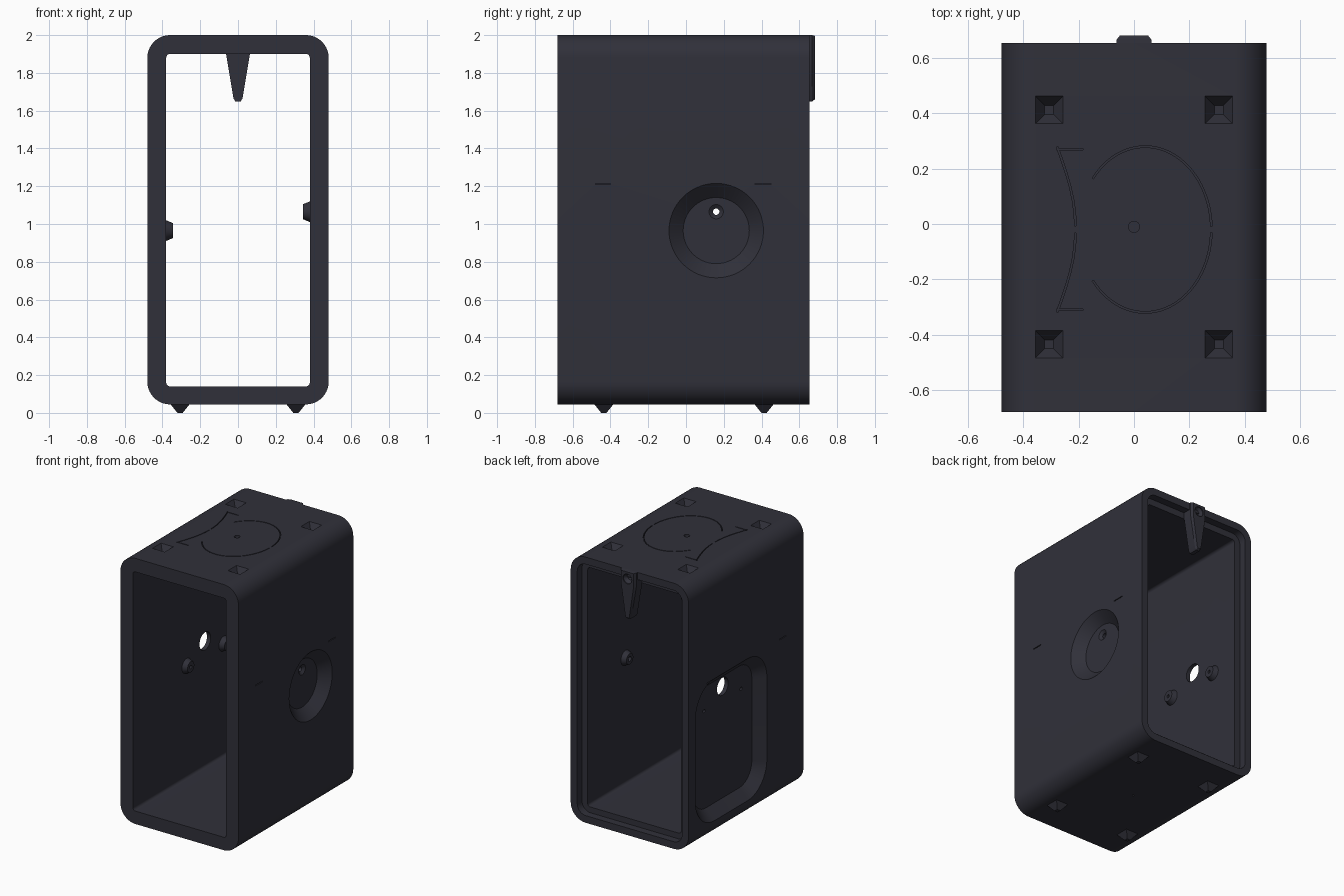
import bpy, bmesh, math
from mathutils import Vector

if "Cube" in bpy.data.objects:
    bpy.data.objects.remove(bpy.data.objects["Cube"])

shell = bpy.data.materials.new("dark_slate_plastic")
shell.diffuse_color = (0.030, 0.030, 0.042, 1)
shell.use_nodes = True
shell.node_tree.nodes["Principled BSDF"].inputs["Base Color"].default_value = shell.diffuse_color


def place(axis, u, v, w):
    """Map profile point (u, v) at depth w along an axis."""
    return {'x': (w, u, v), 'y': (u, w, v), 'z': (u, v, w)}[axis]


def rounded(hw, hh, r, cu=0, cv=0, n=10):
    pts = []
    for i, (sx, sy) in enumerate(((1, 1), (-1, 1), (-1, -1), (1, -1))):
        for k in range(n + 1):
            a = math.pi / 2 * (i + k / n)
            pts.append((cu + sx * (hw - r) + r * math.cos(a),
                        cv + sy * (hh - r) + r * math.sin(a)))
    return pts


def circle(r, cu, cv, n=32):
    return [(cu + r * math.cos(2 * math.pi * k / n),
             cv + r * math.sin(2 * math.pi * k / n)) for k in range(n)]


def square(h, cu, cv):
    return [(cu + a * h, cv + b * h) for a, b in ((1, 1), (-1, 1), (-1, -1), (1, -1))]


def loft(name, rings, wrap=False):
    """Skin a list of equal-length 3D rings, capped or wrapped round."""
    bm = bmesh.new()
    vs = [[bm.verts.new(p) for p in ring] for ring in rings]
    n = len(vs[0])
    pairs = list(zip(vs, vs[1:])) + ([(vs[-1], vs[0])] if wrap else [])
    for a, b in pairs:
        for k in range(n):
            bm.faces.new((a[k], a[(k + 1) % n], b[(k + 1) % n], b[k]))
    if not wrap:
        bm.faces.new(vs[0])
        bm.faces.new(vs[-1])
    bmesh.ops.recalc_face_normals(bm, faces=bm.faces)
    me = bpy.data.meshes.new(name)
    bm.to_mesh(me)
    bm.free()
    ob = bpy.data.objects.new(name, me)
    bpy.context.collection.objects.link(ob)
    me.materials.append(shell)
    return ob


def solid(name, axis, sections, wrap=False):
    return loft(name, [[place(axis, u, v, w) for u, v in prof] for prof, w in sections], wrap)


def cut(target, cutter):
    cutter.hide_render = True
    m = target.modifiers.new("cut", 'BOOLEAN')
    m.operation, m.solver, m.object = 'DIFFERENCE', 'EXACT', cutter
    bpy.context.view_layer.objects.active = target
    bpy.ops.object.modifier_apply(modifier=m.name)
    bpy.data.objects.remove(cutter)


def slit(points, to3d, w=0.003):
    """Thin groove cutter along a path; to3d(u, v, outside) gives its two depths."""
    rings = []
    for i, p in enumerate(points):
        a, b = Vector(points[max(i - 1, 0)]), Vector(points[min(i + 1, len(points) - 1)])
        t = (b - a).normalized()
        nx, ny = -t.y * w, t.x * w
        l, r = (p[0] + nx, p[1] + ny), (p[0] - nx, p[1] - ny)
        rings.append([to3d(*l, True), to3d(*r, True), to3d(*r, False), to3d(*l, False)])
    return loft("slit_cutter", rings)


# Housing: open rounded sleeve with a stepped rebate at the back
Z = 1.0225
outer = rounded(0.48, 0.9775, 0.12, 0, Z)
rebate = rounded(0.427, 0.925, 0.07, 0, Z)
inner = rounded(0.38, 0.88, 0.02, 0, 1.02)
housing = solid("housing", 'y', [(outer, -0.68), (outer, 0.655), (rebate, 0.655),
                                 (rebate, 0.60), (inner, 0.60), (inner, -0.68)], True)

# Round dished recess with countersunk hole on the right wall
CY, CZ, HZ = 0.16, 0.965, 1.065
cut(housing, solid("dish_cutter", 'x', [(circle(0.25, CY, CZ, 64), 0.55), (circle(0.25, CY, CZ, 64), 0.48),
                                        (circle(0.175, CY, CZ, 64), 0.41)]))
cut(housing, solid("hole_cutter", 'x', [(circle(0.038, CY, HZ), 0.45), (circle(0.038, CY, HZ), 0.41),
                                        (circle(0.017, CY, HZ), 0.395), (circle(0.017, CY, HZ), 0.30)]))

# Large sloped pocket with cable hole on the left wall
PZ = (0.17 + 1.215) / 2
big = rounded(0.415, 0.5225, 0.22, CY, PZ)
small = rounded(0.34, 0.4475, 0.145, CY, PZ)
cut(housing, solid("pocket_cutter", 'x', [(big, -0.55), (big, -0.48), (small, -0.41)]))
cut(housing, solid("cable_cutter", 'x', [(circle(0.065, CY, HZ), -0.45), (circle(0.065, CY, HZ), -0.33)]))
for dy in (-0.215, 0.215):
    c = circle(0.012, CY + dy, CZ)
    cut(housing, solid("screw_cutter", 'x', [(c, -0.45), (c, -0.33)]))

# Pyramid sockets in the top, matching feet below
for sx in (-1, 1):
    for y, side in ((0.413, "back"), (-0.435, "front")):
        x = 0.307 * sx
        cut(housing, solid("socket_cutter", 'z', [(square(0.05, x, y), 2.05), (square(0.05, x, y), 2.0),
                                                  (square(0.016, x, y), 1.95)]))
        solid(f"foot_{side}_{'right' if sx > 0 else 'left'}", 'z',
              [(square(0.05, x, y), 0.047), (square(0.05, x, y), 0.045), (square(0.014, x, y), 0.0)])

# Small centre holes in top and bottom
cut(housing, solid("top_hole_cutter", 'z', [(circle(0.02, 0, -0.01), 2.05), (circle(0.02, 0, -0.01), 1.96)]))
cut(housing, solid("drain_cutter", 'z', [(circle(0.006, 0, -0.01), 0.0), (circle(0.006, 0, -0.01), 0.08)]))

# Fine slits in the top face, mirrored about y = -0.02
top = lambda u, v, out: (u, v, 2.02 if out else 1.975)
arc = [(0.04 + 0.24 * math.cos(a), 0.30 * math.sin(a))
       for a in [math.radians(2 + 140 * k / 32) for k in range(33)]]
bow = [(-0.278 + 0.066 * math.sin(k / 6 * math.pi / 2), 0.287 * (1 - k / 6) + 0.012) for k in range(7)]
tick = [(-0.281, 0.29), (-0.185, 0.29)]
for s in (-1, 1):
    for path in (arc, bow, tick):
        cut(housing, slit([(u, -0.02 + s * v) for u, v in path], top))

# Fine slits in the side walls
for s in (-1, 1):
    for y0, y1 in ((-0.48, -0.40), (0.365, 0.45)):
        cut(housing, slit([(y0, 1.212), (y1, 1.212)],
                          lambda u, v, out, s=s: (s * (0.50 if out else 0.46), u, v)))


# Tapered screw bosses inside the walls
def boss(name, s, y, z, hole):
    solid(name, 'x', [(circle(0.055, y, z), s * 0.381), (circle(0.04, y, z), s * 0.345),
                      (circle(hole, y, z), s * 0.345), (circle(hole, y, z), s * 0.381)], True)


boss("boss_right", 1, CY, HZ, 0.017)
boss("boss_left_front", -1, CY - 0.215, CZ, 0.012)
boss("boss_left_back", -1, CY + 0.215, CZ, 0.012)


# Tapered retaining tab at the top of the back opening
def tab_outline(i):
    half = [(0.063 - i, 2.0 - i * 0.3), (0.063 - i, 1.90), (0.024 - i * 0.7, 1.665), (0.014 - i * 0.5, 1.648 + i)]
    return half + [(-u, v) for u, v in reversed(half)]


tab = solid("retaining_tab", 'y', [(tab_outline(0), 0.60), (tab_outline(0), 0.667), (tab_outline(0.012), 0.682)])
cut(tab, solid("tab_hole_cutter", 'y', [(circle(0.036, 0, 1.945), 0.72), (circle(0.036, 0, 1.945), 0.675),
                                        (circle(0.018, 0, 1.945), 0.65), (circle(0.018, 0, 1.945), 0.61)]))

# Smooth the curved walls, keep edges crisp
for ob in bpy.context.scene.objects:
    ob.select_set(True)
bpy.context.view_layer.objects.active = housing
bpy.ops.object.shade_smooth_by_angle(angle=math.radians(30))
